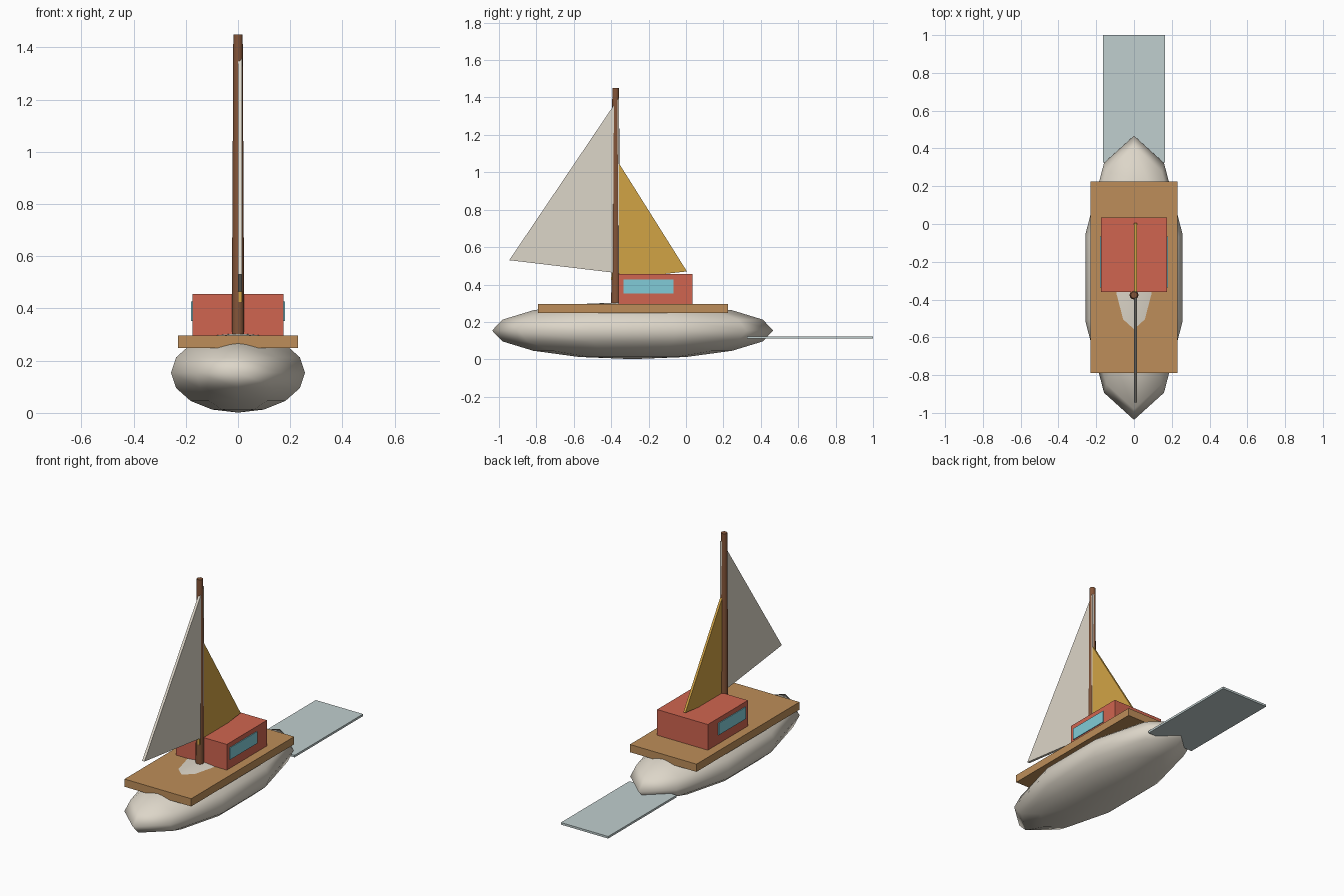
import bpy, bmesh, math
from mathutils import Matrix

if "Cube" in bpy.data.objects:
    bpy.data.objects.remove(bpy.data.objects["Cube"], do_unlink=True)


def material(name, rgb):
    mat = bpy.data.materials.new(name)
    mat.use_nodes = True
    mat.diffuse_color = (*rgb, 1)
    mat.node_tree.nodes["Principled BSDF"].inputs["Base Color"].default_value = (*rgb, 1)
    return mat


cream = material("cream", (0.72, 0.67, 0.58))
wood = material("light wood", (0.51, 0.27, 0.1))
brown = material("dark wood", (0.23, 0.09, 0.04))
red = material("coral red", (0.63, 0.13, 0.08))
cyan = material("window blue", (0.22, 0.6, 0.68))
gold = material("golden cloth", (0.64, 0.37, 0.06))
grey = material("pale blue grey", (0.53, 0.62, 0.62))


def finish(name, bm, mat):
    bmesh.ops.recalc_face_normals(bm, faces=bm.faces)
    mesh = bpy.data.meshes.new(name)
    bm.to_mesh(mesh)
    bm.free()
    mesh.materials.append(mat)
    obj = bpy.data.objects.new(name, mesh)
    bpy.context.collection.objects.link(obj)
    return obj


def smooth(obj, degrees):
    bpy.ops.object.select_all(action="DESELECT")
    obj.select_set(True)
    bpy.context.view_layer.objects.active = obj
    bpy.ops.object.shade_smooth_by_angle(angle=math.radians(degrees))


def box(name, xs, ys, zs, mat):
    bm = bmesh.new()
    spans = (xs, ys, zs)
    centre = [(a + b) / 2 for a, b in spans]
    size = [b - a for a, b in spans]
    bmesh.ops.create_cube(bm, size=1, matrix=Matrix.LocRotScale(centre, None, size))
    return finish(name, bm, mat)


def sail(name, corners, x0, x1, mat):
    # Triangle in the side plane, thickened along x
    bm = bmesh.new()
    face = bm.faces.new([bm.verts.new((x0, y, z)) for y, z in corners])
    grown = bmesh.ops.extrude_face_region(bm, geom=[face])["geom"]
    verts = [v for v in grown if isinstance(v, bmesh.types.BMVert)]
    bmesh.ops.translate(bm, verts=verts, vec=(x1 - x0, 0, 0))
    return finish(name, bm, mat)


# Hull: a squashed ten-sided ball that just rises through the deck
bm = bmesh.new()
bmesh.ops.create_uvsphere(
    bm, u_segments=10, v_segments=8, radius=1,
    matrix=Matrix.LocRotScale((0, -0.285, 0.154), None, (0.27, 0.752, 0.153)))
smooth(finish("hull", bm, cream), 75)

# Deck, cabin and stern board
box("deck", (-0.23, 0.23), (-0.79, 0.225), (0.248, 0.296), wood)
box("cabin", (-0.175, 0.175), (-0.36, 0.035), (0.29, 0.456), red)
box("stern_board", (-0.163, 0.163), (0.325, 1.0), (0.11, 0.123), grey)

# Windows on both cabin sides
for side, s in (("left", 1), ("right", -1)):
    box(side + "_window", sorted((s * 0.172, s * 0.18)),
        (-0.335, -0.067), (0.352, 0.426), cyan)

# Tapered mast
bm = bmesh.new()
bmesh.ops.create_cone(
    bm, cap_ends=True, segments=12, radius1=0.024, radius2=0.018, depth=1.16,
    matrix=Matrix.Translation((0, -0.376, 0.87)))
smooth(finish("mast", bm, brown), 40)

# Sails
sail("main_sail", [(-0.945, 0.53), (-0.358, 0.46), (-0.358, 1.4)], 0.0, 0.016, cream)
sail("rear_sail", [(0.005, 0.47), (-0.4, 0.425), (-0.385, 1.09)], 0.001, 0.015, gold)
